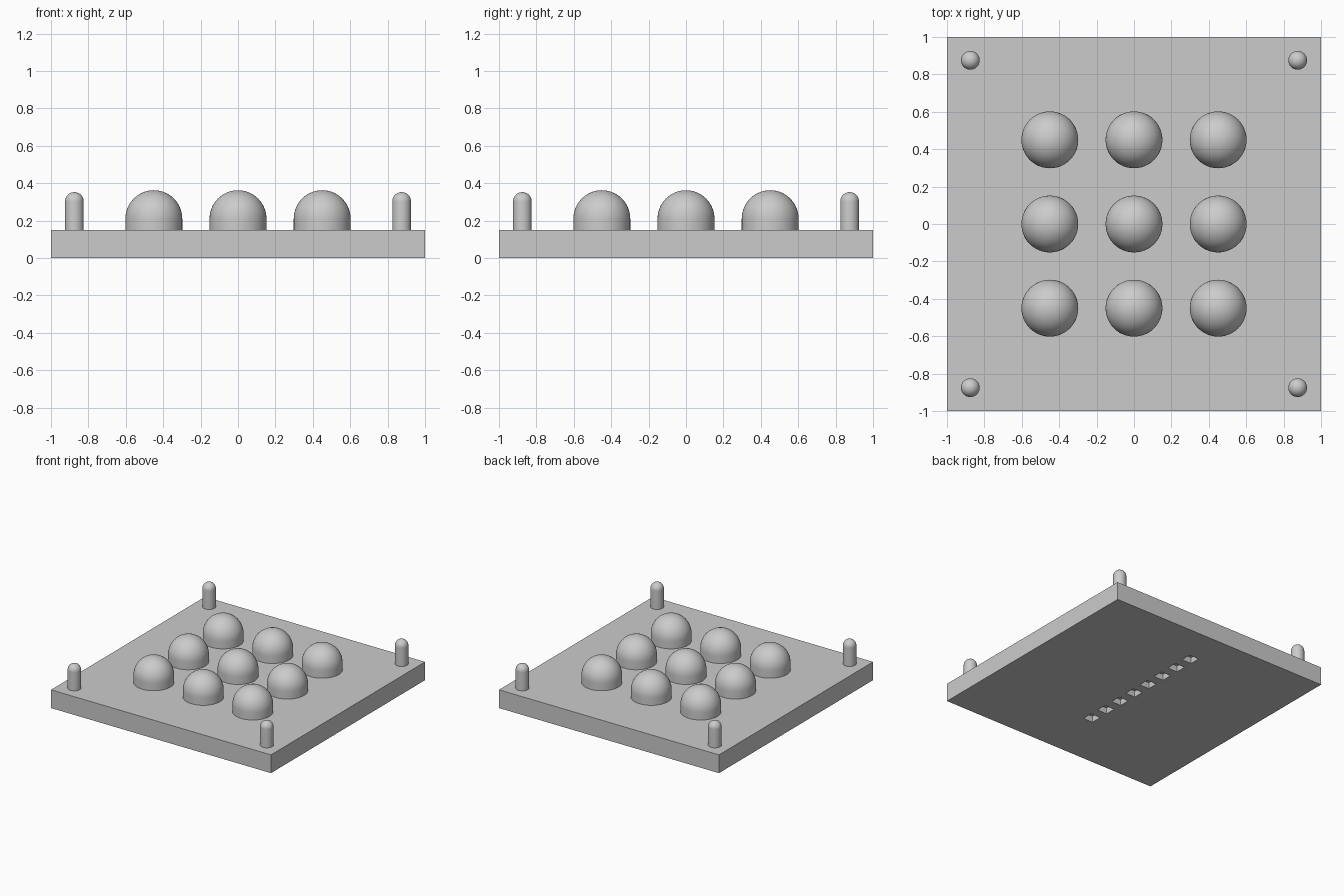
import bpy, bmesh, math

cube = bpy.data.objects.get("Cube")
if cube:
    bpy.data.objects.remove(cube, do_unlink=True)

PLATE_TOP = 0.15

grey = bpy.data.materials.new("plain grey")
grey.use_nodes = True
GREY = (0.6, 0.6, 0.6, 1)
grey.diffuse_color = GREY
grey.node_tree.nodes["Principled BSDF"].inputs["Base Color"].default_value = GREY


def add_box(name, size, centre):
    bpy.ops.mesh.primitive_cube_add(size=1, location=centre)
    obj = bpy.context.object
    obj.name = name
    obj.scale = size
    bpy.ops.object.transform_apply(location=False, rotation=False, scale=True)
    obj.data.materials.append(grey)
    return obj


def round_post_mesh(name, radius, top, rings=14, sides=48):
    """Upright cylinder with a hemispherical cap, revolved from a half profile."""
    bm = bmesh.new()
    shoulder = top - radius
    points = [(radius, PLATE_TOP - 0.01)]
    for i in range(rings + 1):
        a = math.pi / 2 * i / rings
        points.append((radius * math.cos(a), shoulder + radius * math.sin(a)))
    verts = [bm.verts.new((r, 0, z)) for r, z in points]
    edges = [bm.edges.new(pair) for pair in zip(verts, verts[1:])]
    bmesh.ops.spin(bm, geom=verts + edges, cent=(0, 0, 0), axis=(0, 0, 1),
                   angle=math.tau, steps=sides)
    bmesh.ops.remove_doubles(bm, verts=bm.verts, dist=0.0001)
    bmesh.ops.holes_fill(bm, edges=[e for e in bm.edges if e.is_boundary])
    bmesh.ops.recalc_face_normals(bm, faces=bm.faces)
    mesh = bpy.data.meshes.new(name)
    bm.to_mesh(mesh)
    bm.free()
    mesh.materials.append(grey)
    return mesh


def place_grid(name, mesh, coords):
    """Put one linked copy of the mesh at every x, y pairing."""
    for x in coords:
        for y in coords:
            obj = bpy.data.objects.new(name, mesh)
            obj.location = (x, y, 0)
            bpy.context.collection.objects.link(obj)
    bpy.ops.object.select_all(action='DESELECT')
    obj.select_set(True)
    bpy.context.view_layer.objects.active = obj
    bpy.ops.object.shade_smooth_by_angle(angle=math.radians(40))


# Base plate with a row of square sockets underneath
plate = add_box("base_plate", (2, 2, PLATE_TOP), (0, 0, PLATE_TOP / 2))
for i in range(-3, 5):
    cutter = add_box("socket_cutter", (0.088, 0.088, 0.1), (0, 0.165 * i, 0))
    cutter.hide_render = True
    cut = plate.modifiers.new("socket", 'BOOLEAN')
    cut.operation = 'DIFFERENCE'
    cut.solver = 'EXACT'
    cut.object = cutter
    bpy.context.view_layer.objects.active = plate
    bpy.ops.object.modifier_apply(modifier=cut.name)
    bpy.data.objects.remove(cutter, do_unlink=True)

# Three by three field of domed buttons
place_grid("dome_button", round_post_mesh("dome_button", 0.152, 0.362), (-0.45, 0, 0.45))

# Round-topped pin at each corner
place_grid("corner_pin", round_post_mesh("corner_pin", 0.05, 0.352), (-0.875, 0.875))
